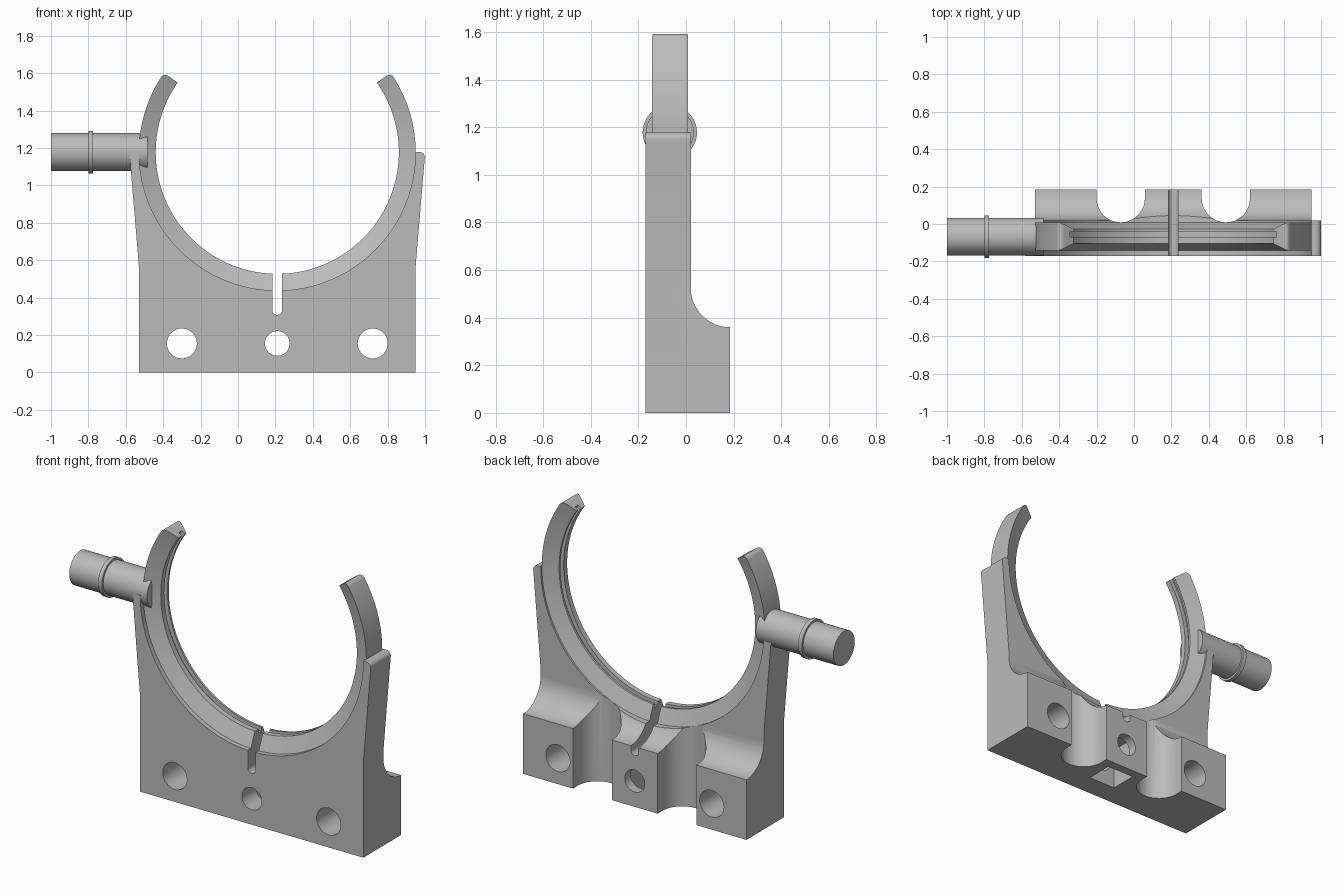
import bpy, bmesh
from math import sin, cos, radians

if "Cube" in bpy.data.objects:
    bpy.data.objects.remove(bpy.data.objects["Cube"], do_unlink=True)

CX, CZ = 0.21, 1.177          # ring centre
R_IN, R_OUT = 0.65, 0.74
FRONT, BACK, FOOT = -0.17, 0.02, 0.185

grey = bpy.data.materials.new("plain grey")
grey.use_nodes = True
grey.diffuse_color = (0.5, 0.5, 0.5, 1)
grey.node_tree.nodes["Principled BSDF"].inputs["Base Color"].default_value = (0.5, 0.5, 0.5, 1)


def arc(cx, cy, r, a0, a1, n):
    angles = [radians(a0 + (a1 - a0) * i / n) for i in range(n + 1)]
    return [(cx + r * cos(a), cy + r * sin(a)) for a in angles]


def circle(cx, cy, r, n=96):
    return arc(cx, cy, r, 0, 360, n)[:-1]


def finish(name, bm):
    bmesh.ops.recalc_face_normals(bm, faces=bm.faces)
    mesh = bpy.data.meshes.new(name)
    bm.to_mesh(mesh)
    bm.free()
    mesh.materials.append(grey)
    ob = bpy.data.objects.new(name, mesh)
    bpy.context.collection.objects.link(ob)
    return ob


def prism(name, pts, axis, lo, hi):
    """Extrude a 2D outline along an axis from lo to hi."""
    place = {"x": lambda p, d: (d, p[0], p[1]),
             "y": lambda p, d: (p[0], d, p[1]),
             "z": lambda p, d: (p[0], p[1], d)}[axis]
    bm = bmesh.new()
    a, b = [[bm.verts.new(place(p, d)) for p in pts] for d in (lo, hi)]
    bm.faces.new(a)
    bm.faces.new(b)
    for i in range(len(pts)):
        j = (i + 1) % len(pts)
        bm.faces.new((a[i], a[j], b[j], b[i]))
    return finish(name, bm)


def box(x0, x1, y0, y1):
    return [(x0, y0), (x1, y0), (x1, y1), (x0, y1)]


def boolean(ob, cutter, operation="DIFFERENCE"):
    cutter.hide_render = True
    mod = ob.modifiers.new("cut", "BOOLEAN")
    mod.operation, mod.object, mod.solver = operation, cutter, "EXACT"
    bpy.context.view_layer.objects.active = ob
    bpy.ops.object.modifier_apply(modifier=mod.name)


def smooth(ob):
    bpy.ops.object.select_all(action="DESELECT")
    ob.select_set(True)
    bpy.context.view_layer.objects.active = ob
    bpy.ops.object.shade_smooth_by_angle(angle=radians(30))
    mod = ob.modifiers.new("even shading", "WEIGHTED_NORMAL")
    mod.keep_sharp = True


# Bracket body: front outline intersected with the side profile
half = [(0.95, 0), (0.95, 0.57), (0.997, 1.13)] + arc(0.971, 1.15, 0.028, 0, 90, 8)
outline = half + [(2 * CX - x, z) for x, z in reversed(half)]
body = prism("bracket_body", outline, "y", -0.4, 0.4)
fillet = arc(FOOT, 0.525, FOOT - BACK, 270, 180, 20)
side = [(FRONT, -0.1), (FOOT, -0.1)] + fillet + [(BACK, 1.5), (FRONT, 1.5)]
cutters = [prism("side_profile", side, "x", -1.2, 1.5)]
boolean(body, cutters[0], "INTERSECT")

# Cutters: ring seat, bolt holes, nut pocket, rear scallops, bottom slot
cutters.append(prism("ring_seat", circle(CX, CZ, R_OUT - 0.001, 144), "y", -1, 1))
for x, r in ((-0.3, 0.08), (CX, 0.066), (0.72, 0.08)):
    cutters.append(prism("bolt_hole", circle(x, 0.155, r, 48), "y", -1, 1))
cutters.append(prism("nut_pocket", box(CX - 0.09, CX + 0.09, -0.035, 0.13), "z", -0.1, 0.25))
for x in (CX - 0.281, CX + 0.281):
    scallop = arc(x, 0.138, 0.129, 180, 360, 32) + [(x + 0.129, 0.5), (x - 0.129, 0.5)]
    cutters.append(prism("scallop", scallop, "z", -0.1, 0.6))
slot_shape = arc(CX, 0.333, 0.026, 180, 360, 16) + [(CX + 0.026, 0.8), (CX - 0.026, 0.8)]
slot = prism("slot", slot_shape, "y", -1, 1)
cutters.append(slot)
for c in cutters[1:]:
    boolean(body, c)
smooth(body)

# Open clamp ring: tapered section with an inner groove, swept round the arc
section = [(R_OUT, -0.142), (R_IN, -0.103), (R_IN, -0.07), (R_IN + 0.025, -0.07),
           (R_IN + 0.025, -0.04), (R_IN, -0.04), (R_IN, -0.027), (R_OUT, 0.009)]
bm = bmesh.new()
steps = 100
loops = []
for i in range(steps + 1):
    a = radians(145 + 250 * i / steps)
    loops.append([bm.verts.new((CX + r * cos(a), y, CZ + r * sin(a))) for r, y in section])
for p, q in zip(loops, loops[1:]):
    for k in range(len(section)):
        m = (k + 1) % len(section)
        bm.faces.new((p[k], p[m], q[m], q[k]))
tip_edges = []
for end in (loops[0], loops[-1]):
    bm.faces.new(end)
    tip_edges.append(bm.edges.get((end[0], end[-1])))
bmesh.ops.bevel(bm, geom=tip_edges, offset=0.025, segments=5, profile=0.5, affect="EDGES")
ring = finish("clamp_ring", bm)
boolean(ring, slot)
smooth(ring)

# Side spigot with its collar
smooth(prism("spigot", circle(-0.068, 1.178, 0.101, 64), "x", -1, -0.485))
smooth(prism("spigot_collar", circle(-0.068, 1.178, 0.114, 64), "x", -0.8, -0.775))

for c in cutters:
    bpy.data.objects.remove(c, do_unlink=True)
